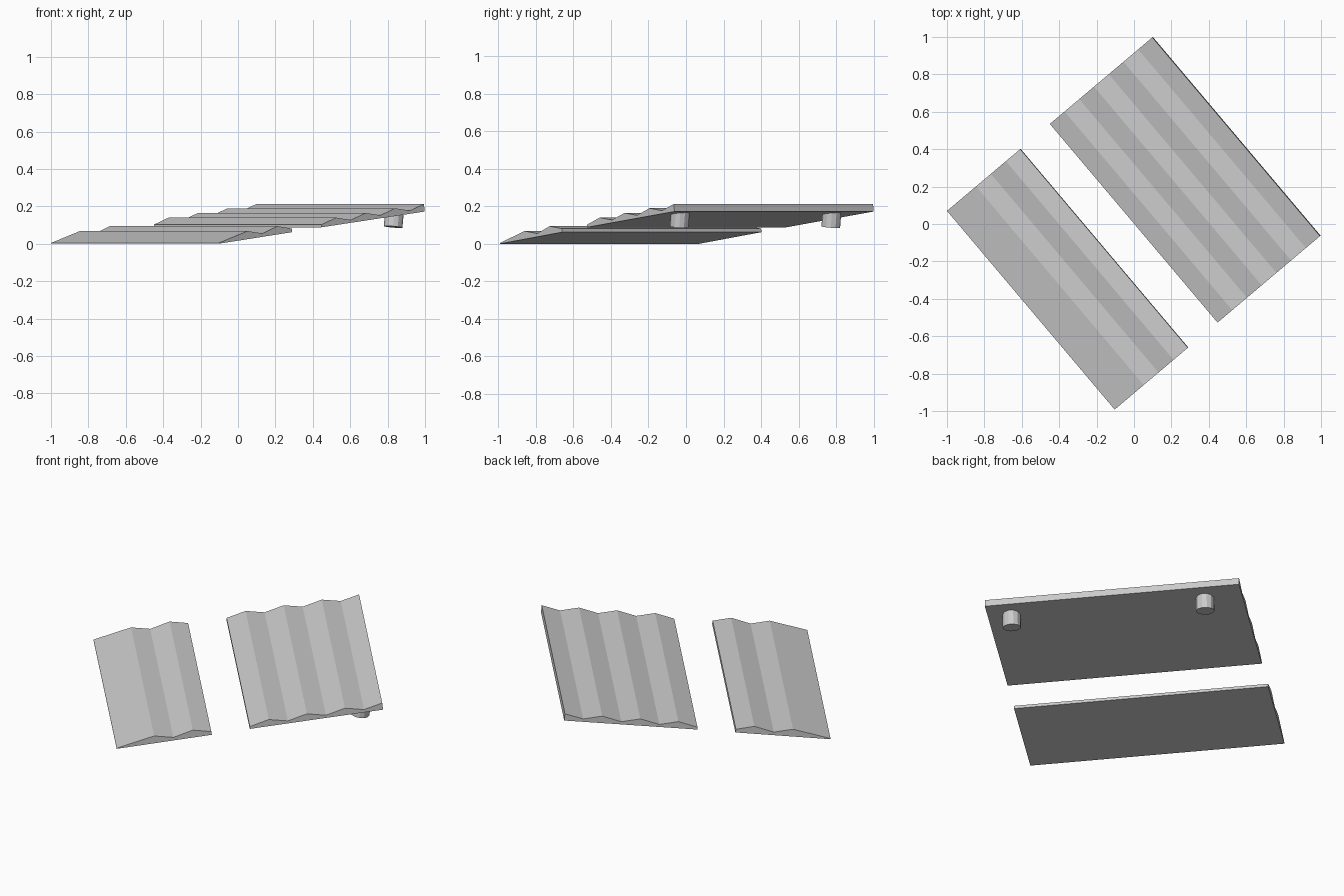
import bpy, bmesh, math
from mathutils import Vector

if "Cube" in bpy.data.objects:
    bpy.data.objects.remove(bpy.data.objects["Cube"])

# Length runs along L, width (rising) runs along W
L = Vector((0.645, -0.764, 0)).normalized()
W = Vector((0.764, 0.645, 0)).normalized()
LENGTH = 1.39

grey = bpy.data.materials.new("light grey")
grey.diffuse_color = (0.6, 0.6, 0.6, 1)
grey.use_nodes = True
grey.node_tree.nodes["Principled BSDF"].inputs["Base Color"].default_value = grey.diffuse_color


def finish(name, bm):
    bmesh.ops.recalc_face_normals(bm, faces=bm.faces)
    me = bpy.data.meshes.new(name)
    bm.to_mesh(me)
    bm.free()
    me.materials.append(grey)
    ob = bpy.data.objects.new(name, me)
    bpy.context.collection.objects.link(ob)
    return ob


# Ridged board: extrude a (width, height) profile along L
def board(name, corner, profile):
    bm = bmesh.new()
    start = Vector((corner[0], corner[1], 0))
    face = bm.faces.new([bm.verts.new(start + W * w + Vector((0, 0, z))) for w, z in profile])
    ext = bmesh.ops.extrude_face_region(bm, geom=[face], use_keep_orig=True)
    moved = [g for g in ext["geom"] if isinstance(g, bmesh.types.BMVert)]
    bmesh.ops.translate(bm, verts=moved, vec=L * LENGTH)
    return finish(name, bm)


# Lower board: a wide ramp followed by one and a half ridges
board("lower_board", (-1.0, 0.07),
      [(0, 0), (0.515, 0.062), (0.512, 0.081), (0.412, 0.094),
       (0.307, 0.055), (0.203, 0.068), (0, 0.004)])

# Upper board: regular zigzag of seven strips
zigzag = []
for i in range(8):
    k = (i + 1) // 2
    z = 0.102 + 0.0125 * i + (0.0125 * 2 if i % 2 else 0)
    zigzag.append((0.103 * i - (0.004 if i == 7 else 0), z + 0))
upper = [(0, 0.088), (0.721, 0.172)] + [(w, min(z, 0.212)) for w, z in reversed(zigzag)]
board("upper_board", (-0.45, 0.535), upper)

# Two short pegs beneath the upper board, leaning slightly
for i, (x, y) in enumerate([(0.833, -0.033), (0.150, 0.775)]):
    bm = bmesh.new()
    bmesh.ops.create_cone(bm, cap_ends=True, segments=12, radius1=0.05, radius2=0.05, depth=0.085)
    peg = finish("peg_%d" % (i + 1), bm)
    axis = (Vector((0, 0, 1)) + W * 0.12).normalized()
    peg.rotation_mode = 'QUATERNION'
    peg.rotation_quaternion = Vector((0, 0, 1)).rotation_difference(axis)
    peg.location = (x, y, 0.132)
